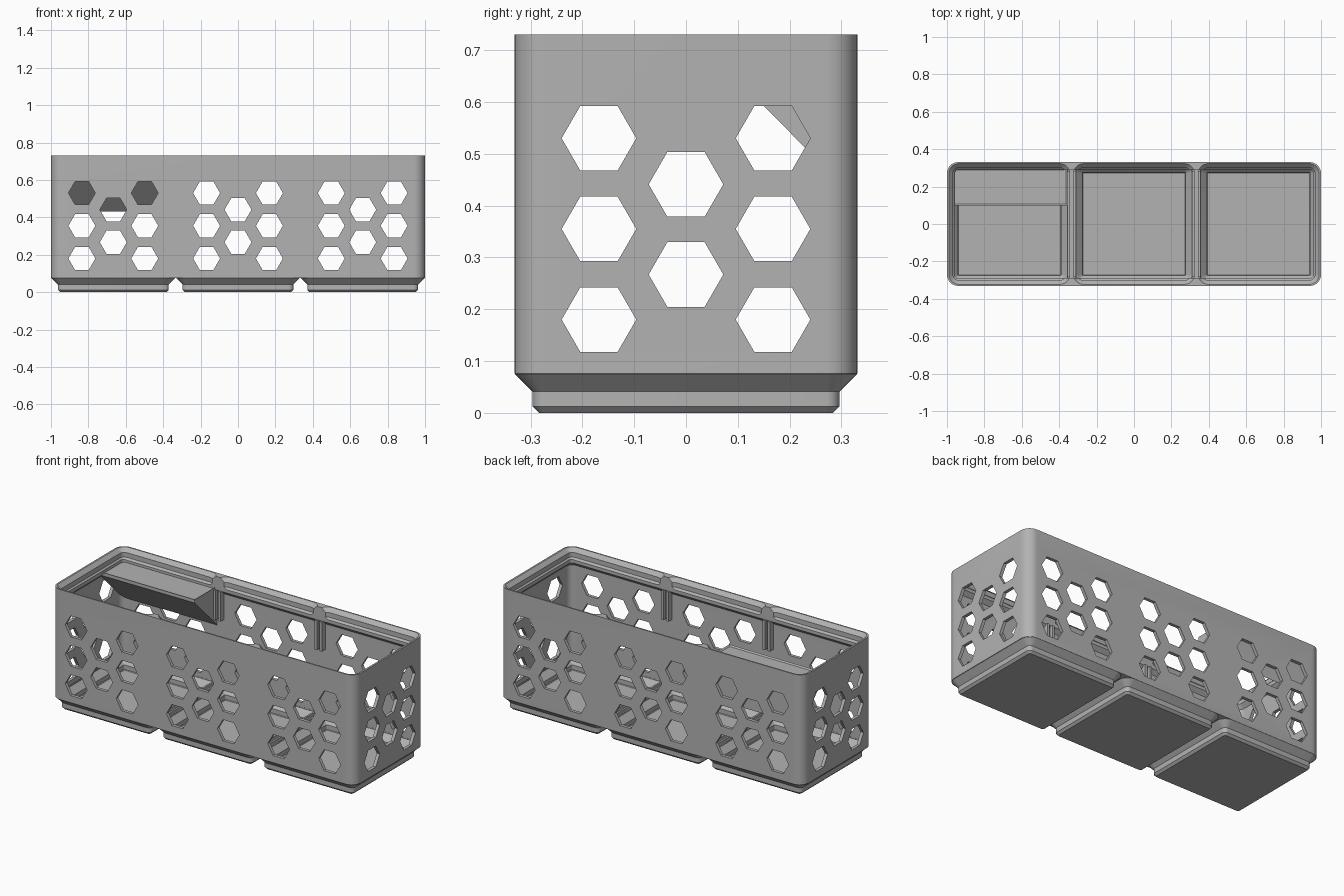
import bpy, bmesh, math

if "Cube" in bpy.data.objects:
    bpy.data.objects.remove(bpy.data.objects["Cube"], do_unlink=True)

PITCH = 0.6667          # spacing of the three cells
HALF = 0.3307           # half depth of one cell
RADIUS = 0.06           # outer corner radius
HEIGHT = 0.73
CELLS = (-PITCH, 0, PITCH)

grey = bpy.data.materials.new("matte grey")
grey.use_nodes = True
grey.diffuse_color = (0.45, 0.45, 0.45, 1)
grey.node_tree.nodes["Principled BSDF"].inputs["Base Color"].default_value = grey.diffuse_color


def finish(name, bm):
    bmesh.ops.recalc_face_normals(bm, faces=bm.faces)
    mesh = bpy.data.meshes.new(name)
    bm.to_mesh(mesh)
    bm.free()
    mesh.materials.append(grey)
    obj = bpy.data.objects.new(name, mesh)
    bpy.context.collection.objects.link(obj)
    return obj


def bridge(bm, rings):
    """Skin a stack of closed rings and cap both ends."""
    loops = [[bm.verts.new(p) for p in ring] for ring in rings]
    n = len(loops[0])
    for a, b in zip(loops, loops[1:]):
        for i in range(n):
            j = (i + 1) % n
            bm.faces.new((a[i], a[j], b[j], b[i]))
    bm.faces.new(loops[0][::-1])
    bm.faces.new(loops[-1])


def rounded_ring(cx, hx, hy, r, z, steps=8):
    pts = []
    for k, (sx, sy) in enumerate(((1, 1), (-1, 1), (-1, -1), (1, -1))):
        for i in range(steps + 1):
            a = math.pi / 2 * (k + i / steps)
            pts.append((cx + sx * (hx - r) + r * math.cos(a),
                        sy * (hy - r) + r * math.sin(a), z))
    return pts


def rounded_loft(name, centres, hx, profile):
    """Rounded box whose sides follow a profile of (inset, height)."""
    bm = bmesh.new()
    for cx in centres:
        bridge(bm, [rounded_ring(cx, hx - d, HALF - d, RADIUS - d, z) for d, z in profile])
    return finish(name, bm)


def boxes(name, items):
    bm = bmesh.new()
    for x0, x1, y0, y1, z0, z1 in items:
        bridge(bm, [[(x0, y0, z), (x1, y0, z), (x1, y1, z), (x0, y1, z)] for z in (z0, z1)])
    return finish(name, bm)


def combine(target, tool, operation):
    mod = target.modifiers.new("cut", "BOOLEAN")
    mod.object, mod.operation, mod.solver = tool, operation, "EXACT"
    bpy.context.view_layer.update()
    graph = bpy.context.evaluated_depsgraph_get()
    mesh = bpy.data.meshes.new_from_object(target.evaluated_get(graph))
    target.modifiers.clear()
    target.data = mesh
    bpy.data.objects.remove(tool, do_unlink=True)


def hex_holes(name, centres, along_x):
    """Hexagonal prisms in a staggered pattern, passing through opposite walls."""
    layout = [(u, z) for u in (-0.168, 0.168) for z in (0.18, 0.355, 0.53)]
    layout += [(0, 0.267), (0, 0.441)]
    reach = 1.2 if along_x else 0.5
    bm = bmesh.new()
    for c in centres:
        for u, z in layout:
            rings = []
            for d in (-reach, reach):
                ring = []
                for i in range(6):
                    a = math.pi / 3 * i
                    s, h = c + u + 0.072 * math.cos(a), z + 0.072 * math.sin(a)
                    ring.append((d, s, h) if along_x else (s, d, h))
                rings.append(ring)
            bridge(bm, rings)
    return finish(name, bm)


# Basket: straight walls on three stepped feet
basket = rounded_loft("basket", (0,), 1.0, [(0, 0.0757), (0, HEIGHT)])
feet = rounded_loft("feet", CELLS, HALF,
                    [(0.047, 0), (0.0343, 0.0127), (0.0343, 0.0414), (0.0004, 0.0753), (0.0004, 0.083)])
combine(basket, feet, "UNION")

# Main hollow, narrowing under the rim
hollow = rounded_loft("hollow", (0,), 1.0,
                      [(0.019, 0.092), (0.019, 0.628), (0.041, 0.65), (0.041, 0.8)])
combine(basket, hollow, "DIFFERENCE")

# Hollow feet
wells = rounded_loft("wells", CELLS, HALF,
                     [(0.058, 0.02), (0.0545, 0.0235), (0.0545, 0.05), (0.0196, 0.085), (0.0196, 0.12)])
combine(basket, wells, "DIFFERENCE")

# Stacking rim, shaped cell by cell
rim = rounded_loft("rim", CELLS, HALF,
                   [(0.05, 0.66), (0.03, 0.68), (0.03, 0.708), (-0.002, 0.74)])
combine(basket, rim, "DIFFERENCE")

# Honeycomb holes in the long and short walls
combine(basket, hex_holes("long_holes", CELLS, False), "DIFFERENCE")
combine(basket, hex_holes("end_holes", (0,), True), "DIFFERENCE")

# Divider clips on the long walls and rails on the floor ridges
clips, rails = [], []
for cx in (-PITCH / 2, PITCH / 2):
    for side in (-1, 1):
        x = cx + side * 0.0165
        rails.append((x - 0.0055, x + 0.0055, -0.312, 0.312, 0.085, 0.112))
        y0, y1 = sorted((side * 0.278, side * 0.314))
        for e in (-0.0165, 0.0165):
            clips.append((cx + e - 0.007, cx + e + 0.007, y0, y1, 0.475, 0.65))
        y0, y1 = sorted((side * 0.298, side * 0.314))
        clips.append((cx - 0.012, cx + 0.012, y0, y1, 0.475, 0.65))
divider_clips = boxes("divider_clips", clips)
floor_rails = boxes("floor_rails", rails)

# Label shelf: a wedge in the back of the right-hand cell with a recessed top
bm = bmesh.new()
wedge = [(0.10, 0.662), (0.10, 0.642), (0.3115, 0.43), (0.3115, 0.662)]
bridge(bm, [[(x, y, z) for y, z in wedge] for x in (-0.981, -0.355)])
bmesh.ops.recalc_face_normals(bm, faces=bm.faces)
top = [f for f in bm.faces if f.normal.z > 0.9]
bmesh.ops.inset_region(bm, faces=top, thickness=0.011, depth=-0.008)
label_shelf = finish("label_shelf", bm)

# Smooth the round corners, keep the creases
bpy.context.view_layer.update()
bpy.ops.object.select_all(action="DESELECT")
for obj in (basket, divider_clips, floor_rails, label_shelf):
    obj.select_set(True)
bpy.context.view_layer.objects.active = basket
bpy.ops.object.shade_smooth_by_angle(angle=math.radians(30))
